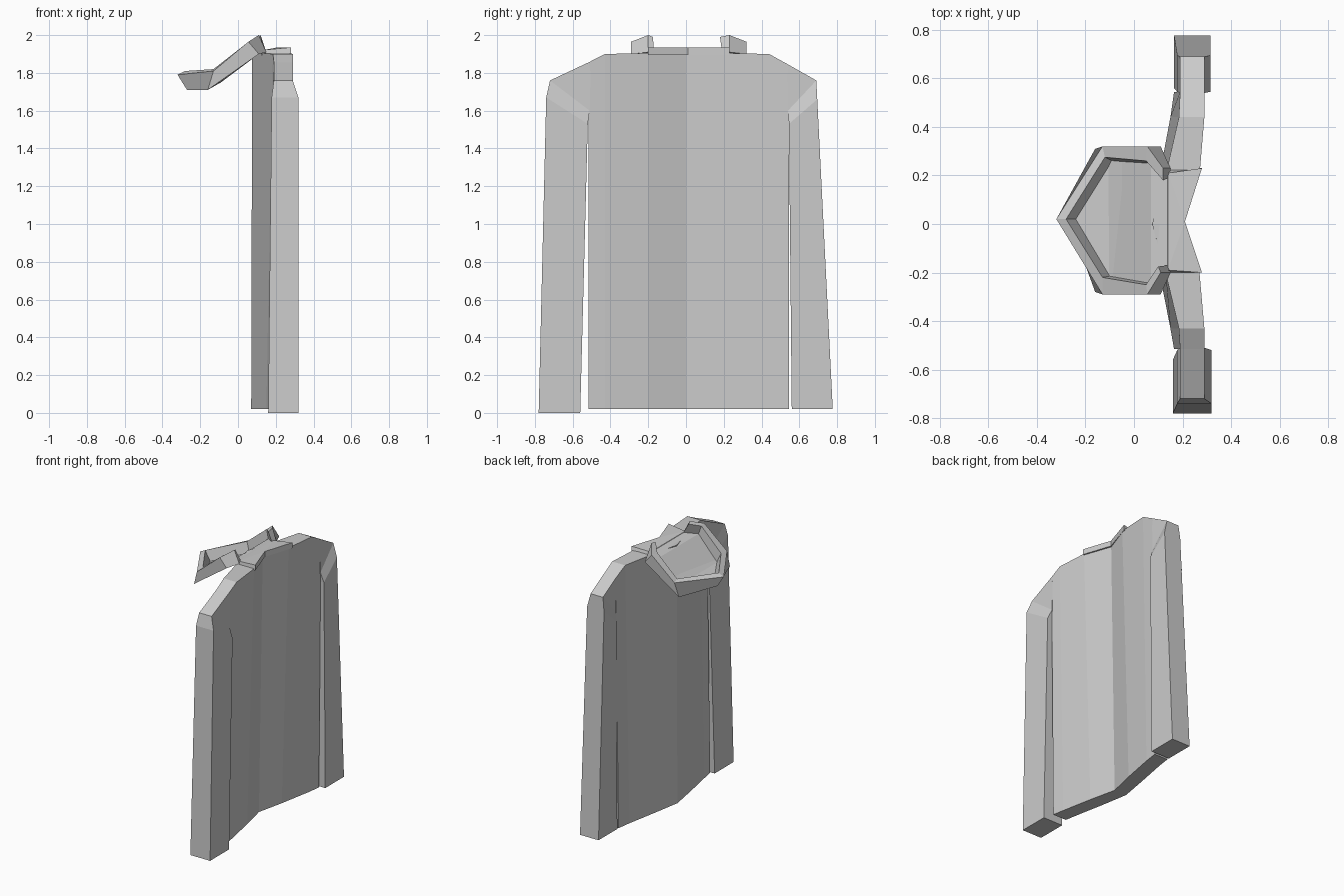
import bpy
import bmesh


def make(name, verts, faces):
    me = bpy.data.meshes.new(name)
    me.from_pydata(verts, [], faces)
    bm = bmesh.new()
    bm.from_mesh(me)
    bmesh.ops.recalc_face_normals(bm, faces=bm.faces)
    bm.to_mesh(me)
    bm.free()
    ob = bpy.data.objects.new(name, me)
    bpy.context.collection.objects.link(ob)
    return ob


def loft(name, rings):
    """Skin equal four-point rings and cap both ends."""
    verts = [p for r in rings for p in r]
    faces = [(0, 1, 2, 3), tuple(len(verts) - 4 + k for k in range(4))]
    for i in range(len(rings) - 1):
        for k in range(4):
            a, b = i * 4 + k, i * 4 + (k + 1) % 4
            faces.append((a, b, b + 4, a + 4))
    return make(name, verts, faces)


# Body panel: folded along the middle; y, top z, top x range, bottom x range
stations = [
    (-.515, 1.856, .19, .29, .165, .275),
    (-.43, 1.90, .185, .29, .15, .26),
    (-.20, 1.905, .13, .27, .105, .215),
    (0, 1.91, .075, .20, .07, .17),
    (.20, 1.905, .13, .27, .105, .215),
    (.44, 1.90, .185, .29, .15, .26),
    (.545, 1.842, .19, .29, .165, .275),
]
loft("body_panel", [[(a, y, z), (b, y, z), (d, y, .02), (c, y, .02)]
                    for y, z, a, b, c, d in stations])


# Sleeves: rings of x range, inner (y, z), outer (y, z)
def sleeve(name, rings):
    loft(name, [[(a, yi, zi), (b, yi, zi), (b, yo, zo), (a, yo, zo)]
                for a, b, yi, zi, yo, zo in rings])


sleeve("sleeve_left", [
    (.16, .32, -.56, 0, -.78, 0),
    (.178, .32, -.52, 1.53, -.74, 1.67),
    (.19, .29, -.51, 1.60, -.72, 1.76),
    (.19, .29, -.505, 1.80, -.515, 1.856)])
sleeve("sleeve_right", [
    (.165, .315, .56, .02, .777, .02),
    (.178, .315, .545, 1.53, .695, 1.66),
    (.19, .29, .54, 1.60, .69, 1.76),
    (.19, .29, .535, 1.79, .545, 1.842)])

# Hood rim: outer top, outer bottom, inner bottom, inner top at each corner
rim = [
    [(.11, -.20, 2.0), (.15, -.20, 1.91), (.14, -.17, 1.92), (.10, -.175, 1.99)],
    [(.055, -.29, 1.965), (.11, -.29, 1.90), (.07, -.245, 1.90), (.05, -.25, 1.96)],
    [(-.13, -.29, 1.81), (-.16, -.28, 1.71), (-.10, -.215, 1.75), (-.13, -.22, 1.82)],
    [(-.32, .02, 1.79), (-.27, .02, 1.71), (-.24, .02, 1.74), (-.28, .02, 1.81)],
    [(-.13, .32, 1.81), (-.16, .31, 1.71), (-.09, .26, 1.75), (-.12, .275, 1.82)],
    [(.055, .32, 1.965), (.11, .32, 1.90), (.07, .25, 1.90), (.05, .26, 1.96)],
    [(.12, .23, 2.0), (.15, .23, 1.91), (.14, .19, 1.92), (.12, .18, 1.99)],
]
loft("hood_rim", rim)

# Hood floor: upper and lower skins between the inner and outer bottoms
top = [r[2] for r in rim]
low = [r[1] for r in rim]
floor = [(2, 3, 4), (1, 2, 4, 5), (0, 1, 5, 6)]
faces = floor + [tuple(i + 7 for i in f) for f in floor]
faces += [(i, (i + 1) % 7, (i + 1) % 7 + 7, i + 7) for i in range(7)]
make("hood_floor", top + low, faces)

# Notched collar flap joining the hood to the shoulders
outline = [(.12, -.20), (.28, -.20), (.21, .01), (.28, .23), (.12, .23)]
verts = [(x, y, z) for z in (1.895, 1.935) for x, y in outline]
verts[5] = (.14, -.19, 1.922)
verts[9] = (.14, .21, 1.922)
faces = [(0, 1, 2), (0, 2, 4), (2, 3, 4), (5, 6, 7), (5, 7, 9), (7, 8, 9)]
faces += [(i, (i + 1) % 5, (i + 1) % 5 + 5, i + 5) for i in range(5)]
make("collar_flap", verts, faces)
